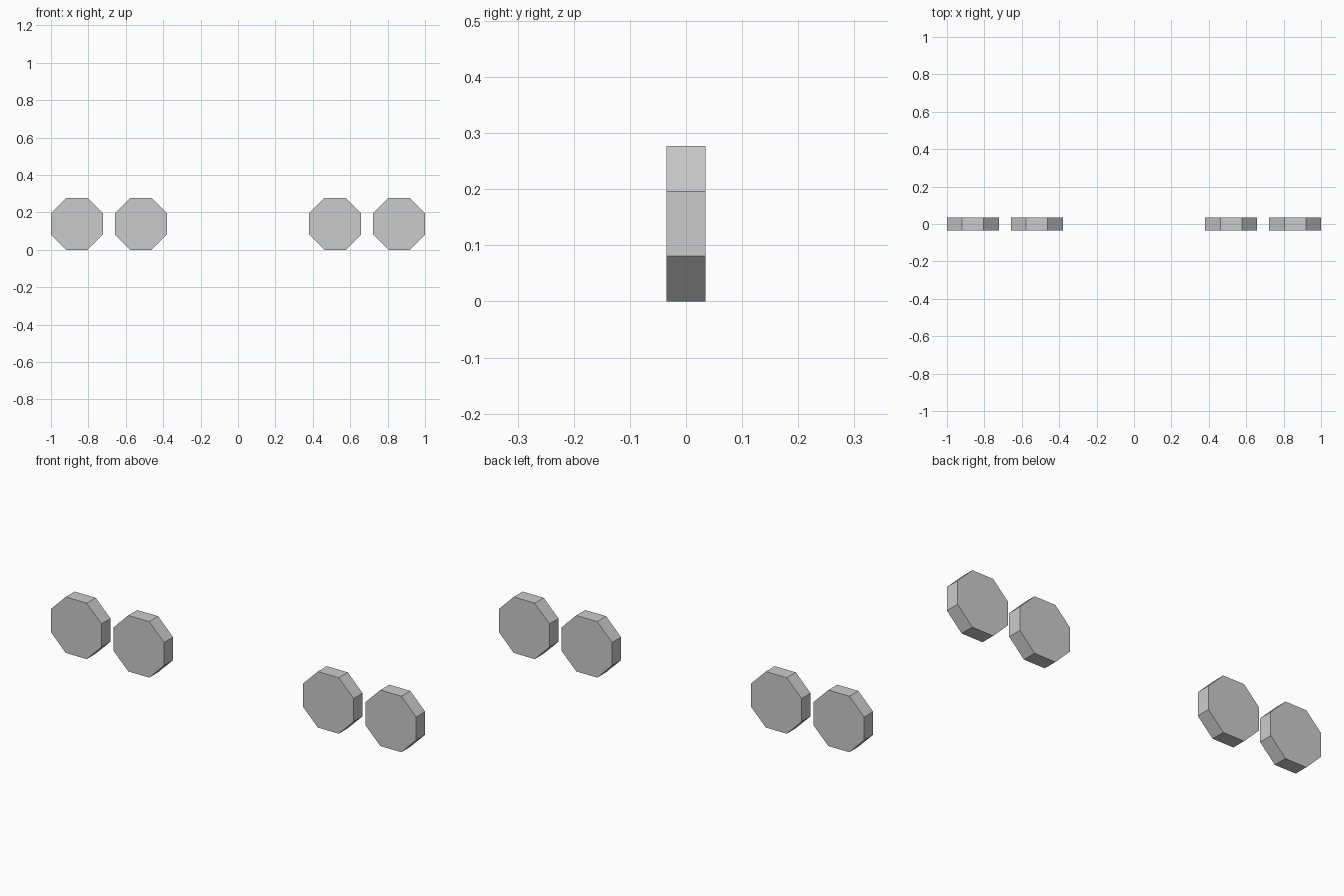
import bpy, bmesh
from math import radians, cos
from mathutils import Matrix

if "Cube" in bpy.data.objects:
    bpy.data.objects.remove(bpy.data.objects["Cube"])

RADIUS = 0.15                                # corner radius of the octagon
APOTHEM = RADIUS * cos(radians(22.5))        # centre to flat side
WIDTH = 0.07


def wheel(name, x):
    """Eight-sided disc with its axle along y, resting on a flat side."""
    mesh = bpy.data.meshes.new(name)
    bm = bmesh.new()
    turn = Matrix.Rotation(radians(90), 4, 'X') @ Matrix.Rotation(radians(22.5), 4, 'Z')
    bmesh.ops.create_cone(bm, cap_ends=True, segments=8, radius1=RADIUS,
                          radius2=RADIUS, depth=WIDTH, matrix=turn)
    bm.to_mesh(mesh)
    bm.free()
    obj = bpy.data.objects.new(name, mesh)
    obj.location = (x, 0, APOTHEM)
    bpy.context.collection.objects.link(obj)


# Two pairs of wheels, mirrored about x = 0
for side, sign in (("left", -1), ("right", 1)):
    wheel(f"{side}_outer_wheel", sign * (1 - APOTHEM))
    wheel(f"{side}_inner_wheel", sign * 0.519)
